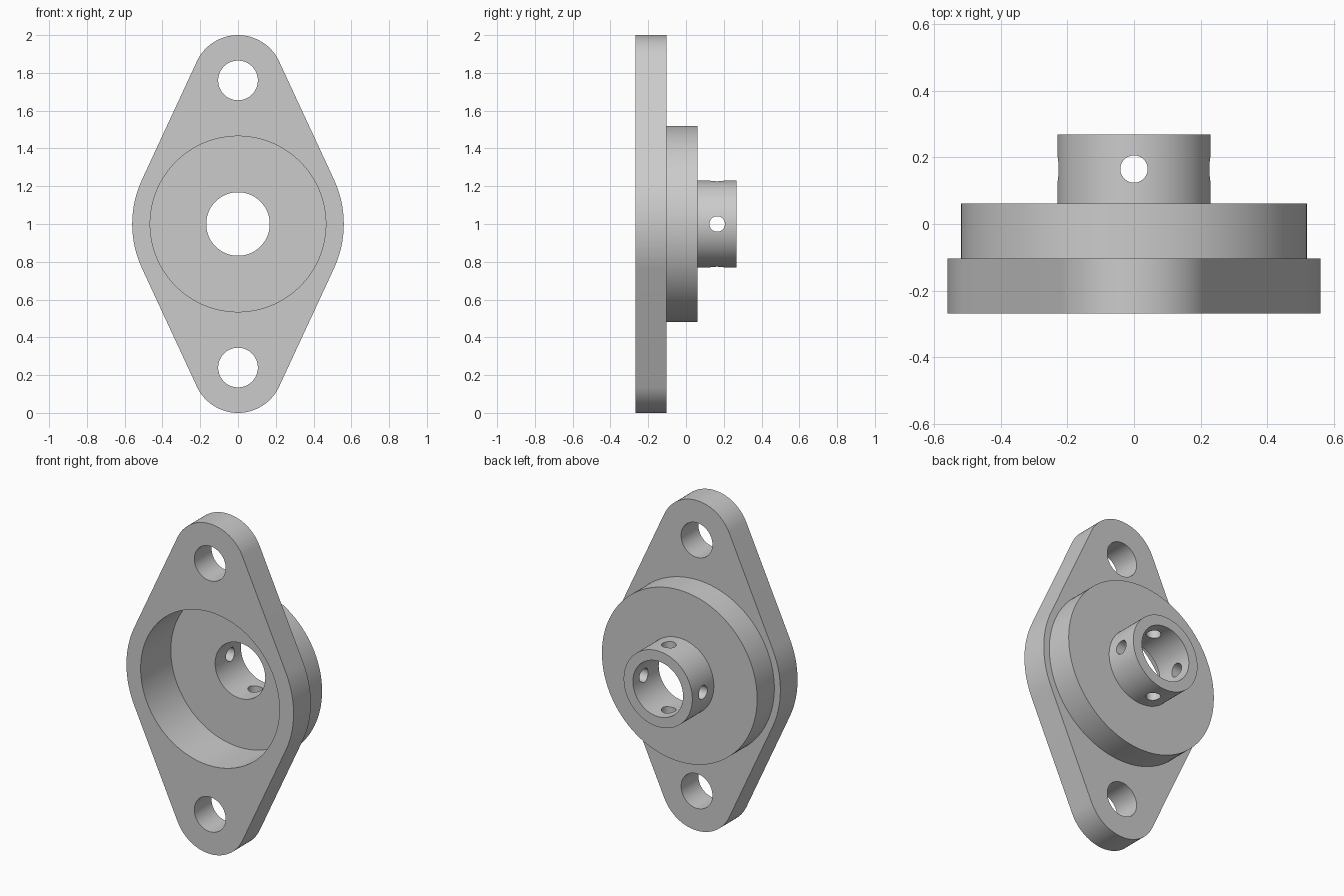
import bpy, bmesh
from math import sin, cos, pi, asin, radians
from mathutils import Matrix

cube = bpy.data.objects.get("Cube")
if cube:
    bpy.data.objects.remove(cube, do_unlink=True)

grey = bpy.data.materials.new("light grey")
grey.use_nodes = True
grey.diffuse_color = (0.6, 0.6, 0.6, 1)
grey.node_tree.nodes["Principled BSDF"].inputs["Base Color"].default_value = (0.6, 0.6, 0.6, 1)

# Depth stations along y, and heights
FRONT, PLATE_BACK, BOSS_BACK, HUB_BACK = -0.268, -0.103, 0.062, 0.268
RECESS_FLOOR = 0.021
MID, BOLT = 1.0, 0.76
SIDE_R, TIP_R = 0.56, 0.24


def finish(bm, name):
    bmesh.ops.recalc_face_normals(bm, faces=bm.faces)
    mesh = bpy.data.meshes.new(name)
    bm.to_mesh(mesh)
    bm.free()
    mesh.materials.append(grey)
    ob = bpy.data.objects.new(name, mesh)
    bpy.context.collection.objects.link(ob)
    return ob


def cylinder(name, radius, start, end, axis="Y", x=0, y=0, z=MID, sides=128):
    """Cylinder running from start to end along an axis, offset from the given point."""
    bm = bmesh.new()
    turn = {"X": Matrix.Rotation(pi / 2, 4, "Y"),
            "Y": Matrix.Rotation(-pi / 2, 4, "X"),
            "Z": Matrix.Identity(4)}[axis]
    shift = Matrix.Translation((0, 0, (start + end) / 2))
    bmesh.ops.create_cone(bm, cap_ends=True, segments=sides, radius1=radius, radius2=radius,
                          depth=end - start, matrix=Matrix.Translation((x, y, z)) @ turn @ shift)
    return finish(bm, name)


def combine(body, tool, operation):
    """Apply one boolean and drop the helper."""
    tool.hide_render = True
    mod = body.modifiers.new(operation, "BOOLEAN")
    mod.object, mod.operation, mod.solver = tool, operation, "EXACT"
    evaluated = body.evaluated_get(bpy.context.evaluated_depsgraph_get())
    mesh = bpy.data.meshes.new_from_object(evaluated)
    body.modifiers.clear()
    body.data = mesh
    bpy.data.objects.remove(tool, do_unlink=True)


def flange_plate():
    """Diamond plate: wide side arcs and small tip arcs joined by tangents."""
    t = asin((SIDE_R - TIP_R) / BOLT)
    arcs = [(0, SIDE_R, -t, t), (BOLT, TIP_R, t, pi - t),
            (0, SIDE_R, pi - t, pi + t), (-BOLT, TIP_R, pi + t, 2 * pi - t)]
    bm = bmesh.new()
    steps = 32
    outline = []
    for centre, r, a, b in arcs:
        for i in range(steps + 1):
            ang = a + (b - a) * i / steps
            outline.append(bm.verts.new((r * cos(ang), FRONT, MID + centre + r * sin(ang))))
    face = bm.faces.new(outline)
    extruded = bmesh.ops.extrude_face_region(bm, geom=[face])["geom"]
    moved = [v for v in extruded if isinstance(v, bmesh.types.BMVert)]
    bmesh.ops.translate(bm, verts=moved, vec=(0, PLATE_BACK - FRONT, 0))
    return finish(bm, "flange_bracket")


# Solid body: plate, round boss and hub
body = flange_plate()
combine(body, cylinder("boss", 0.52, FRONT + 0.05, BOSS_BACK), "UNION")
combine(body, cylinder("hub", 0.23, BOSS_BACK - 0.02, HUB_BACK), "UNION")

# Front recess and through bore
combine(body, cylinder("recess", 0.465, FRONT - 0.1, RECESS_FLOOR), "DIFFERENCE")
combine(body, cylinder("bore", 0.168, RECESS_FLOOR - 0.1, HUB_BACK + 0.1), "DIFFERENCE")

# Mounting holes in the tips
for side in (-1, 1):
    combine(body, cylinder("bolt_hole", 0.105, FRONT - 0.1, PLATE_BACK + 0.1,
                           z=MID + side * BOLT, sides=64), "DIFFERENCE")

# Set screw holes across the hub
for axis in "XZ":
    combine(body, cylinder("screw_hole", 0.041, -0.3, 0.3, axis, y=0.165, sides=48), "DIFFERENCE")

bpy.ops.object.select_all(action="DESELECT")
body.select_set(True)
bpy.context.view_layer.objects.active = body
bpy.ops.object.shade_smooth_by_angle(angle=radians(30))
